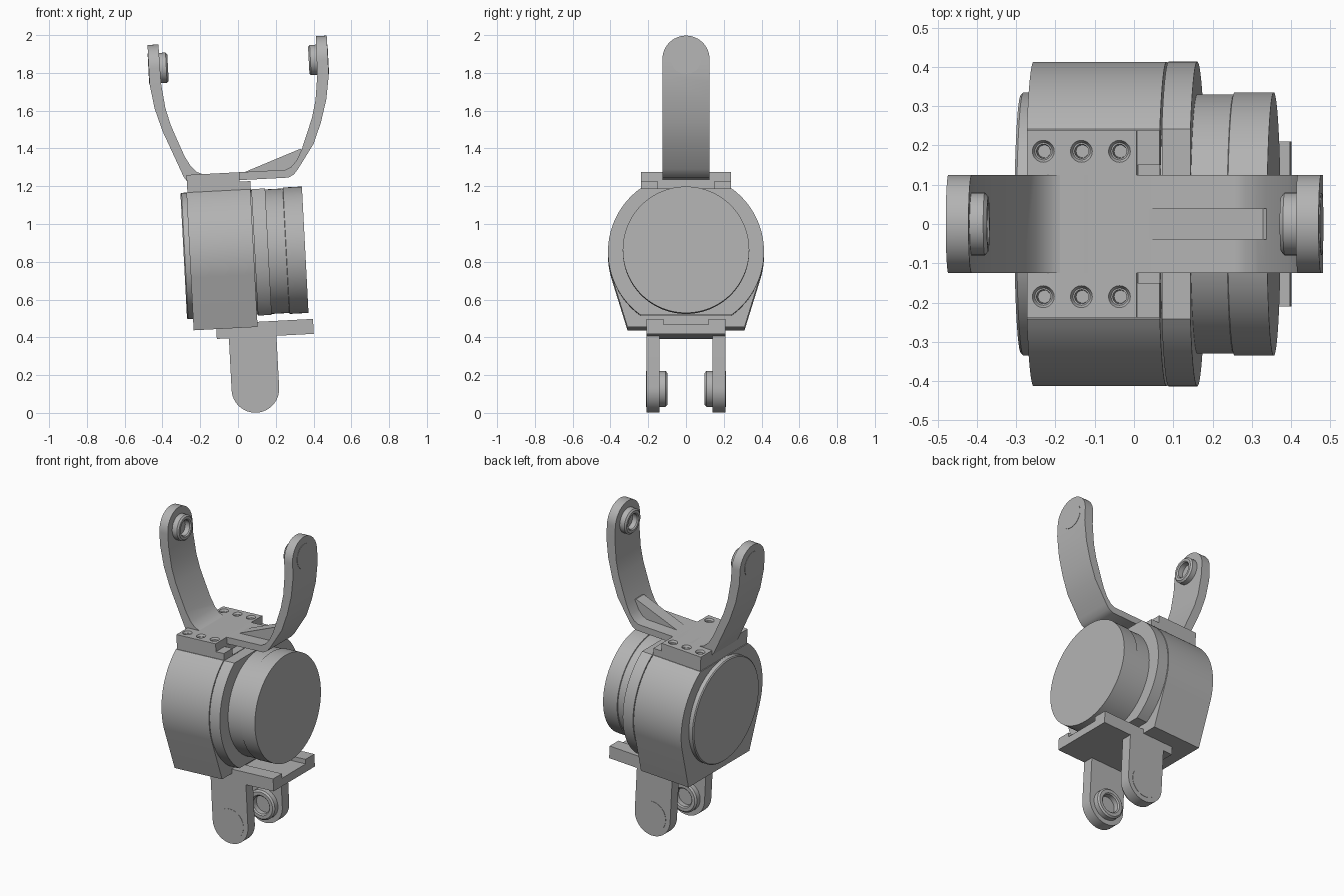
import bpy, bmesh, math
from mathutils import Matrix, Vector

if "Cube" in bpy.data.objects:
    bpy.data.objects.remove(bpy.data.objects["Cube"], do_unlink=True)

grey = bpy.data.materials.new("plain_grey")
grey.use_nodes = True
grey.diffuse_color = (0.45, 0.45, 0.45, 1)
grey.node_tree.nodes["Principled BSDF"].inputs["Base Color"].default_value = grey.diffuse_color

# The whole joint leans slightly around the lower pin
LEAN = Matrix.Translation((0.092, 0, 0.127)) @ Matrix.Rotation(math.radians(-3), 4, 'Y')
AXIS_V = 0.722      # height of the drum axis above the lower pin
ARM_PIN = 1.723     # height of the upper pin
parts = []


def finish(name, bm):
    bmesh.ops.recalc_face_normals(bm, faces=bm.faces)
    mesh = bpy.data.meshes.new(name)
    bm.to_mesh(mesh)
    bm.free()
    mesh.materials.append(grey)
    ob = bpy.data.objects.new(name, mesh)
    bpy.context.collection.objects.link(ob)
    parts.append(ob)
    return ob


def prism(name, pts, axis, a, b):
    """Extrude a flat outline along x (outline in y,z) or y (outline in x,z)."""
    bm = bmesh.new()
    place = (lambda p, t: (t, *p)) if axis == 'x' else (lambda p, t: (p[0], t, p[1]))
    face = bm.faces.new([bm.verts.new(place(p, a)) for p in pts])
    ext = bmesh.ops.extrude_face_region(bm, geom=[face])
    shift = Vector(place((0, 0), b - a))
    bmesh.ops.translate(bm, vec=shift, verts=[v for v in ext["geom"] if isinstance(v, bmesh.types.BMVert)])
    return finish(name, bm)


def box(name, x0, x1, y0, y1, z0, z1):
    return prism(name, [(x0, z0), (x1, z0), (x1, z1), (x0, z1)], 'y', y0, y1)


def turned(name, profile, origin, direction, n=48):
    """Spin (distance, radius) pairs around a direction, closing both ends."""
    bm = bmesh.new()
    rot = Vector((0, 0, 1)).rotation_difference(Vector(direction)).to_matrix()
    rings = []
    for t, r in profile:
        ring = []
        for i in range(n):
            a = math.tau * i / n
            ring.append(bm.verts.new(rot @ Vector((r * math.cos(a), r * math.sin(a), t)) + Vector(origin)))
        rings.append(ring)
    for low, high in zip(rings, rings[1:]):
        for i in range(n):
            j = (i + 1) % n
            bm.faces.new((low[i], low[j], high[j], high[i]))
    bm.faces.new(rings[0])
    bm.faces.new(rings[-1])
    return finish(name, bm)


def carve(target, cutter, operation):
    mod = target.modifiers.new("carve", 'BOOLEAN')
    mod.operation, mod.object, mod.solver = operation, cutter, 'EXACT'
    bpy.context.view_layer.objects.active = target
    bpy.ops.object.modifier_apply(modifier=mod.name)
    parts.remove(cutter)
    bpy.data.objects.remove(cutter, do_unlink=True)


def arc(r, start, end, n, cx=0, cy=0):
    angles = [math.radians(start + (end - start) * i / n) for i in range(n + 1)]
    return [(cx + r * math.cos(a), cy + r * math.sin(a)) for a in angles]


# Drum housing: round sides, flat top, tapered foot
R, FLAT = 0.413, 0.335
lim = math.degrees(math.asin(FLAT / R))
side = arc(R, -16, lim, 24, 0, AXIS_V)
foot = (0.31, 0.327)
right = [foot] + side
prism("drum_housing", right + [(-y, z) for y, z in reversed(right)], 'x', -0.31, 0.029)

# Front flange: circle with flat top and bottom
side = arc(R, -lim, lim, 32, 0, AXIS_V)
prism("front_flange", side + [(-y, z) for y, z in reversed(side)], 'x', 0.034, 0.107)
turned("flange_seam", [(0.02, 0.33), (0.05, 0.33)], (0, 0, AXIS_V), (1, 0, 0))

# Drum and rear cover
turned("front_drum", [(0.09, 0.33), (0.2, 0.33), (0.202, 0.335), (0.302, 0.335)],
       (0, 0, AXIS_V), (1, 0, 0), 96)
turned("rear_cover", [(0.29, 0.335), (0.336, 0.335), (0.342, 0.329)],
       (0, 0, AXIS_V), (-1, 0, 0), 96)

# Mounting pad with six countersunk screw holes, and a lower step in front
pad = box("mounting_pad", -0.305, -0.025, -0.238, 0.238, 1.04, 1.15)
for s in (-1, 1):
    for i in range(3):
        hole = turned("hole_cutter", [(-0.05, 0.016), (-0.012, 0.018), (-0.012, 0.022), (0, 0.028), (0.02, 0.028)],
                      (-0.263 + 0.097 * i, 0.185 * s, 1.15), (0, 0, 1), 20)
        carve(pad, hole, 'DIFFERENCE')
    box("pad_step", -0.03, 0.031, 0.15 * s, 0.238 * s, 1.04, 1.10)

# Upper fork: one bent strip with rounded tips
outer = [(0.475, 1.9), (0.475, 1.64), (0.455, 1.51), (0.42, 1.39), (0.376, 1.28)]
inner = [(0.22, 1.15), (0.25, 1.163), (0.28, 1.195), (0.31, 1.25), (0.345, 1.34),
         (0.375, 1.42), (0.398, 1.51), (0.414, 1.64), (0.418, 1.9)]
left = [(-u, v) for u, v in reversed(outer)]
strip = (outer + [(0.286, 1.15), (0.262, 1.122), (0.233, 1.108), (-0.02, 1.108), (-0.3, 1.11), (-0.32, 1.14)]
         + left + [(-u, v) for u, v in reversed(inner)] + inner)
# The left limb is listed from its bend upward, its inner side back down
fork = prism("upper_fork", strip, 'y', -0.125, 0.125)
tip = [(-0.125, 1.0), (0.125, 1.0)] + arc(0.125, 0, 180, 24, 0, ARM_PIN)
carve(fork, prism("tip_cutter", tip, 'x', -0.7, 0.7), 'INTERSECT')
prism("fork_rib", [(0.0, 1.14), (0.005, 1.15), (0.302, 1.256), (0.32, 1.25), (0.25, 1.13)], 'y', -0.04, 0.04)

# Pin sockets and outer caps
def socket(name, r, origin, direction):
    turned(name, [(-0.01, r), (0.034, r), (0.043, r - 0.01), (0.043, r * 0.68), (0.036, r * 0.6), (0.004, r * 0.6)],
           origin, direction, 40)


for s, word in ((-1, "right"), (1, "left")):
    socket(word + "_fork_socket", 0.08, (0.416 * s, 0, ARM_PIN), (-s, 0, 0))
    turned(word + "_fork_cap", [(-0.01, 0.079), (0.002, 0.079)], (0.475 * s, 0, ARM_PIN), (s, 0, 0))

# Lower plate with a shallow channel
prism("lower_plate", [(-0.21, 0.275), (0.21, 0.275), (0.21, 0.354), (0.12, 0.354), (0.12, 0.325),
                      (-0.12, 0.325), (-0.12, 0.354), (-0.21, 0.354)], 'x', -0.19, 0.324)

# Lower lugs with round ends
lug = [(0.126, 0.3), (-0.126, 0.3)] + arc(0.126, 180, 360, 24)
for s, word in ((-1, "front"), (1, "back")):
    prism(word + "_lug", lug, 'y', 0.14 * s, 0.21 * s)
    socket(word + "_lug_socket", 0.095, (0, 0.142 * s, 0), (0, -s, 0))
    turned(word + "_lug_cap", [(-0.01, 0.095), (0.002, 0.095)], (0, 0.21 * s, 0), (0, s, 0))

# Lean everything and shade
bpy.ops.object.select_all(action='DESELECT')
for ob in parts:
    ob.data.transform(LEAN)
    ob.select_set(True)
bpy.context.view_layer.objects.active = parts[0]
bpy.ops.object.shade_smooth_by_angle(angle=math.radians(30))
